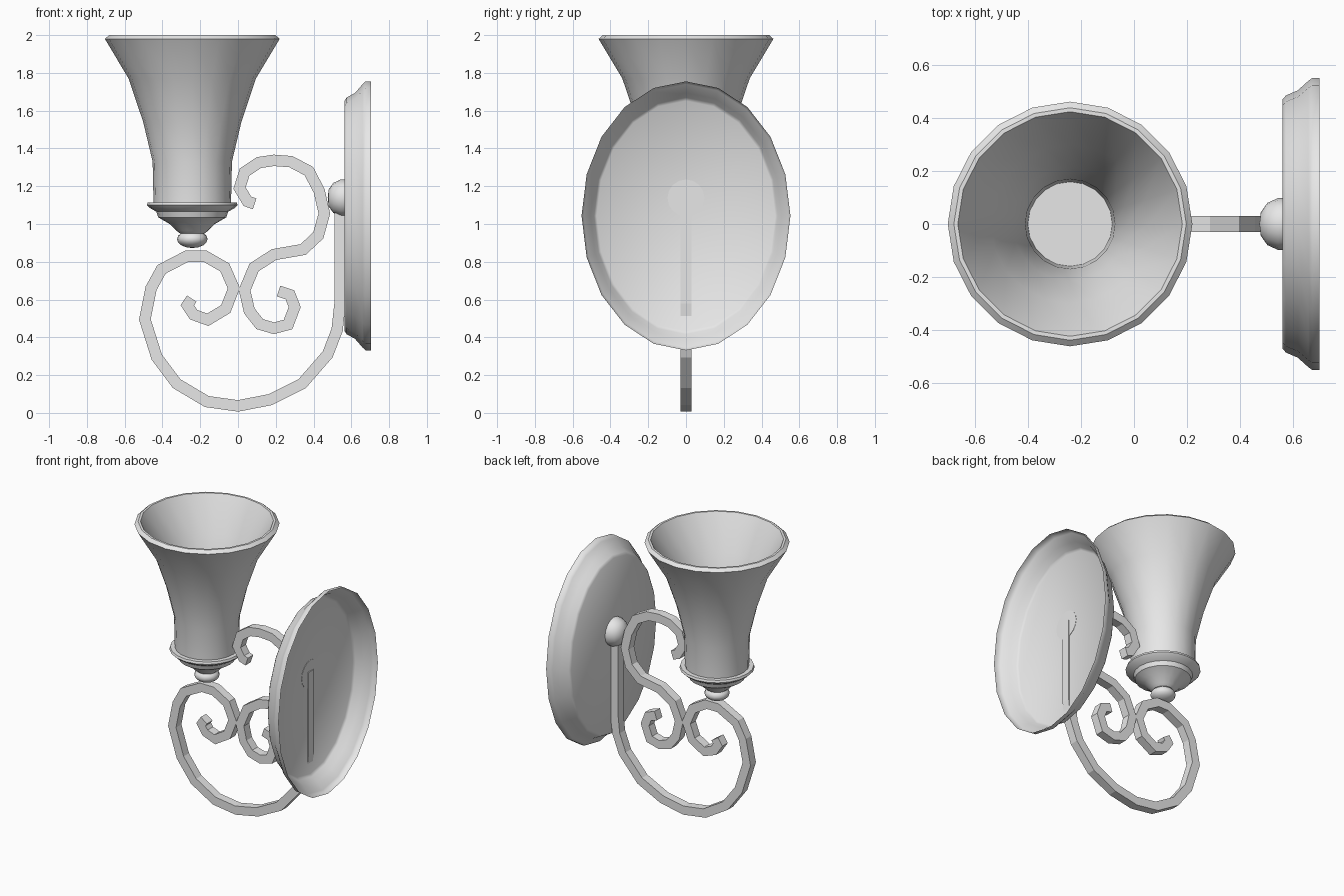
import bpy
import bmesh
import math
from mathutils import Vector

cube = bpy.data.objects.get("Cube")
if cube:
    bpy.data.objects.remove(cube, do_unlink=True)

metal = bpy.data.materials.new("plain grey")
metal.use_nodes = True
GREY = (0.8, 0.8, 0.8, 1)
metal.diffuse_color = GREY
metal.node_tree.nodes["Principled BSDF"].inputs["Base Color"].default_value = GREY

LAMP_X = -0.242


def finish(name, bm, smooth_angle=None):
    """Turn a bmesh into a named object, optionally smooth shaded."""
    bmesh.ops.recalc_face_normals(bm, faces=bm.faces)
    mesh = bpy.data.meshes.new(name)
    bm.to_mesh(mesh)
    bm.free()
    mesh.materials.append(metal)
    obj = bpy.data.objects.new(name, mesh)
    bpy.context.collection.objects.link(obj)
    if smooth_angle:
        bpy.ops.object.select_all(action="DESELECT")
        obj.select_set(True)
        bpy.context.view_layer.objects.active = obj
        bpy.ops.object.shade_smooth_by_angle(angle=math.radians(smooth_angle))
    return obj


def lathe(name, profile, place, sides=20, smooth_angle=35):
    """Revolve (radius, height) points; place maps (u, v, height) to space."""
    bm = bmesh.new()
    rings = []
    for radius, height in profile:
        ring = []
        for i in range(sides):
            a = math.tau * i / sides
            ring.append(bm.verts.new(place(radius * math.cos(a), radius * math.sin(a), height)))
        rings.append(ring)
    for low, high in zip(rings, rings[1:]):
        for i in range(sides):
            j = (i + 1) % sides
            bm.faces.new((low[i], low[j], high[j], high[i]))
    bmesh.ops.remove_doubles(bm, verts=bm.verts, dist=0.0001)
    return finish(name, bm, smooth_angle)


def flat_bar(name, path, half=0.03):
    """Sweep a square section along a path in the xz plane with mitred bends."""
    pts = [Vector(p) for p in path]
    bm = bmesh.new()
    rings = []
    for i, p in enumerate(pts):
        before = (p - pts[i - 1]).normalized() if i else None
        after = (pts[i + 1] - p).normalized() if i + 1 < len(pts) else None
        before, after = before or after, after or before
        tangent = (before + after).normalized()
        side = Vector((-tangent.y, tangent.x)) * half / max(tangent.dot(after), 0.7)
        rings.append([
            bm.verts.new((p.x + s * side.x, y * half, p.y + s * side.y))
            for s, y in ((-1, -1), (1, -1), (1, 1), (-1, 1))
        ])
    for a, b in zip(rings, rings[1:]):
        for i in range(4):
            j = (i + 1) % 4
            bm.faces.new((a[i], a[j], b[j], b[i]))
    bm.faces.new(rings[0])
    bm.faces.new(rings[-1])
    return finish(name, bm)


def on_lamp(u, v, height):
    return (LAMP_X + u, v, height)


def on_plate(u, v, depth):
    return (depth, u * 0.553, 1.043 + v * 0.712)


def on_knob(u, v, depth):
    return (depth, u, 1.138 + v)


# Flared, double-walled shade with a flat floor inside
lathe("lamp_shade", [
    (0, 1.15), (0.16, 1.15), (0.17, 1.33), (0.215, 1.54), (0.3, 1.77),
    (0.425, 2), (0.44, 2), (0.463, 1.98), (0.337, 1.77), (0.26, 1.54),
    (0.21, 1.33), (0.205, 1.1), (0, 1.1),
], on_lamp)

# Stepped cup that holds the shade
lathe("shade_cup", [
    (0, 1.115), (0.235, 1.115), (0.24, 1.1), (0.225, 1.085), (0.19, 1.065),
    (0.18, 1.035), (0.12, 1), (0.085, 0.965), (0.065, 0.95), (0, 0.95),
], on_lamp)

# Flattened ball between the cup and the arm
ball = [(0.081 * math.sin(math.pi * i / 8), 0.92 - 0.047 * math.cos(math.pi * i / 8))
        for i in range(9)]
lathe("ball_joint", ball, on_lamp, sides=16, smooth_angle=60)

# Oval wall plate, an open shell hollow towards the wall
lathe("wall_plate", [
    (0, 0.563), (0.855, 0.563), (0.88, 0.575), (0.915, 0.62),
    (0.98, 0.66), (1, 0.675), (1, 0.703),
], on_plate, smooth_angle=50)

# Domed knob on the plate
lathe("plate_knob", [
    (0, 0.475), (0.045, 0.48), (0.08, 0.505), (0.098, 0.545), (0.098, 0.565), (0, 0.565),
], on_knob, sides=16, smooth_angle=60)

# Large arm: down the plate, round below and curled under the lamp
flat_bar("main_arm", [
    (0.54, 1.16), (0.54, 0.58), (0.525, 0.44), (0.475, 0.31), (0.34, 0.155),
    (0.17, 0.07), (0, 0.037), (-0.165, 0.06), (-0.325, 0.155), (-0.43, 0.295),
    (-0.493, 0.495), (-0.46, 0.66), (-0.405, 0.76), (-0.27, 0.83),
    (-0.175, 0.83), (-0.07, 0.77), (-0.022, 0.66), (-0.065, 0.55),
    (-0.16, 0.493), (-0.235, 0.52), (-0.268, 0.57), (-0.245, 0.605),
])

# Decorative double scroll between the arm and the knob
flat_bar("scroll", [
    (0.088, 1.107), (0.05, 1.12), (0.008, 1.19), (0.035, 1.275), (0.11, 1.325),
    (0.19, 1.337), (0.28, 1.33), (0.375, 1.28), (0.43, 1.175), (0.457, 1.055),
    (0.425, 0.94), (0.345, 0.865), (0.19, 0.838), (0.085, 0.77), (0.035, 0.65),
    (0.06, 0.54), (0.115, 0.47), (0.19, 0.448), (0.265, 0.468), (0.3, 0.56),
    (0.275, 0.625), (0.215, 0.645),
])
